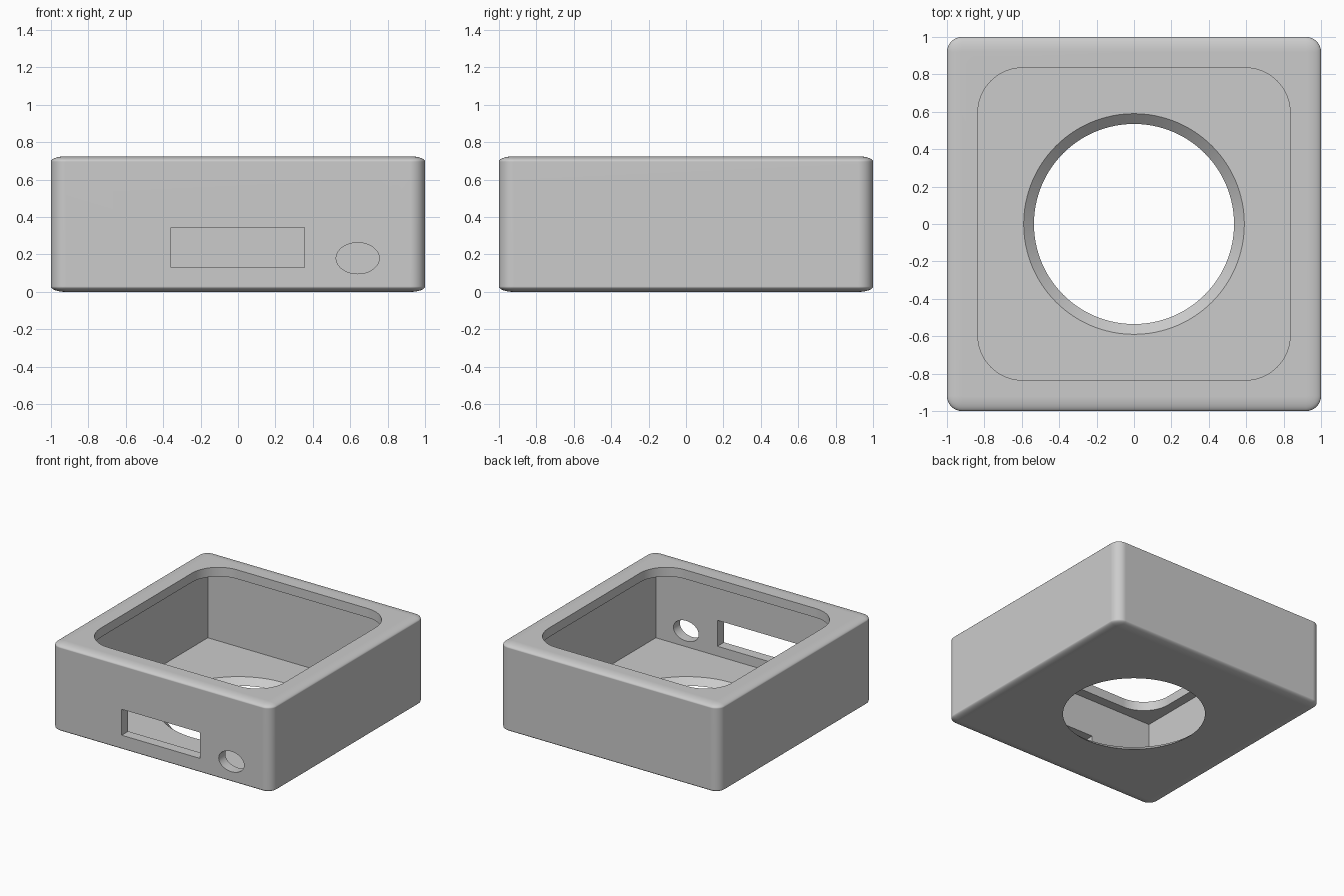
import bpy, bmesh, math
from mathutils import Matrix

if "Cube" in bpy.data.objects:
    bpy.data.objects.remove(bpy.data.objects["Cube"], do_unlink=True)

HEIGHT = 0.725   # case height
FLOOR = 0.05     # floor thickness
LIP = 0.65       # underside of the top lip
WALL = 0.085     # side wall thickness

grey = bpy.data.materials.new("case grey")
grey.use_nodes = True
colour = (0.6, 0.6, 0.6, 1)
grey.diffuse_color = colour
grey.node_tree.nodes["Principled BSDF"].inputs["Base Color"].default_value = colour


def make_object(name, bm):
    bmesh.ops.recalc_face_normals(bm, faces=bm.faces)
    mesh = bpy.data.meshes.new(name)
    bm.to_mesh(mesh)
    bm.free()
    mesh.materials.append(grey)
    obj = bpy.data.objects.new(name, mesh)
    bpy.context.collection.objects.link(obj)
    return obj


def block(name, low, high):
    """Box between two opposite corners."""
    bm = bmesh.new()
    bmesh.ops.create_cube(bm, size=1)
    size = [b - a for a, b in zip(low, high)]
    middle = [(a + b) / 2 for a, b in zip(low, high)]
    bmesh.ops.scale(bm, vec=size, verts=bm.verts)
    bmesh.ops.translate(bm, vec=middle, verts=bm.verts)
    return make_object(name, bm)


def cone(name, r_low, r_high, depth, matrix):
    bm = bmesh.new()
    bmesh.ops.create_cone(bm, cap_ends=True, segments=96, radius1=r_low,
                          radius2=r_high, depth=depth, matrix=matrix)
    return make_object(name, bm)


def rounded_prism(name, half, radius, low, high):
    """Square prism with rounded vertical edges."""
    bm = bmesh.new()
    verts = []
    steps = 16
    for corner in range(4):
        turn = corner * math.pi / 2
        sx = 1 if corner in (0, 3) else -1
        sy = 1 if corner < 2 else -1
        for i in range(steps + 1):
            a = turn + i / steps * math.pi / 2
            verts.append(bm.verts.new((sx * (half - radius) + radius * math.cos(a),
                                       sy * (half - radius) + radius * math.sin(a), low)))
    face = bm.faces.new(verts)
    top = bmesh.ops.extrude_face_region(bm, geom=[face])["geom"]
    bmesh.ops.translate(bm, vec=(0, 0, high - low),
                        verts=[v for v in top if isinstance(v, bmesh.types.BMVert)])
    return make_object(name, bm)


# Case shell: rounded cube flattened to the case height
bm = bmesh.new()
bmesh.ops.create_cube(bm, size=2)
bmesh.ops.bevel(bm, geom=bm.edges[:], offset=0.08, segments=8, profile=0.5,
                affect='EDGES')
bmesh.ops.scale(bm, vec=(1, 1, HEIGHT / 2), verts=bm.verts)
bmesh.ops.translate(bm, vec=(0, 0, HEIGHT / 2), verts=bm.verts)
case = make_object("case", bm)

# Openings: cavity, lip, flared floor hole, front slot and oval port
inner = 1 - WALL
slope = 0.055 / FLOOR
over = 0.03
cutters = [
    block("cavity_cutter", (-inner, -inner, FLOOR), (inner, inner, LIP)),
    rounded_prism("lip_cutter", 0.835, 0.24, LIP - 0.1, HEIGHT + 0.1),
    cone("floor_hole_cutter", 0.535 - over * slope, 0.59 + over * slope,
         FLOOR + 2 * over, Matrix.Translation((0, 0, FLOOR / 2))),
    block("slot_cutter", (-0.357, -1.1, 0.13), (0.355, -0.8, 0.343)),
    cone("port_cutter", 1, 1, 0.3,
         Matrix.Translation((0.64, -0.95, 0.18))
         @ Matrix.Diagonal((0.115, 1, 0.083, 1))
         @ Matrix.Rotation(math.pi / 2, 4, 'X')),
]

bpy.ops.object.select_all(action='DESELECT')
case.select_set(True)
bpy.context.view_layer.objects.active = case
for cutter in cutters:
    cut = case.modifiers.new(cutter.name, 'BOOLEAN')
    cut.operation = 'DIFFERENCE'
    cut.solver = 'EXACT'
    cut.object = cutter
    bpy.ops.object.modifier_apply(modifier=cut.name)
    bpy.data.objects.remove(cutter, do_unlink=True)

# Smooth rounded edges while the walls stay flat
bpy.ops.object.shade_smooth_by_angle(angle=math.radians(30))
flat = case.modifiers.new("flat walls", 'WEIGHTED_NORMAL')
flat.keep_sharp = True
